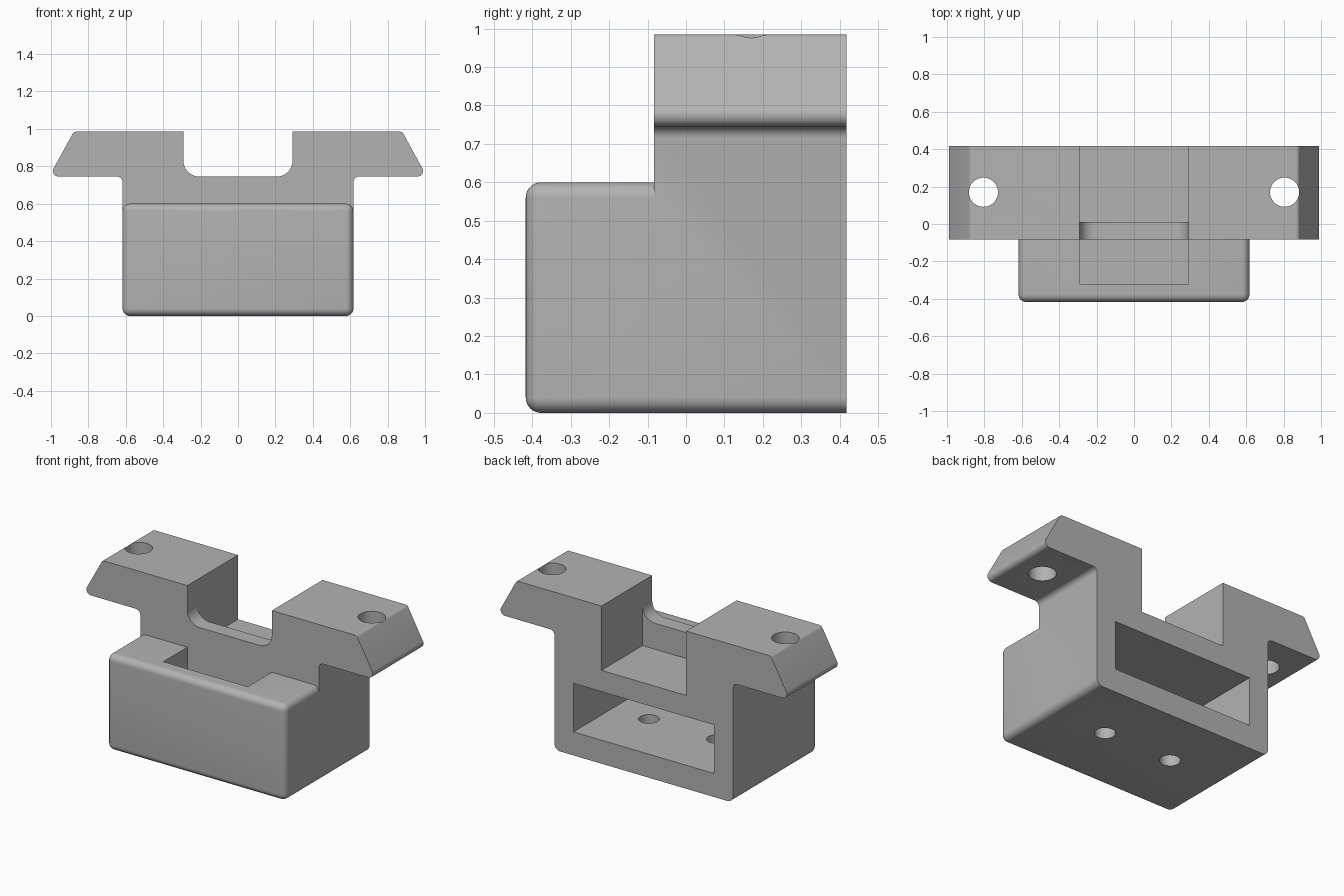
import bpy, bmesh, math
from mathutils import Vector

cube = bpy.data.objects.get("Cube")
if cube:
    bpy.data.objects.remove(cube, do_unlink=True)

grey = bpy.data.materials.new("plain grey")
grey.use_nodes = True
colour = (0.45, 0.45, 0.45, 1)
grey.diffuse_color = colour
grey.node_tree.nodes["Principled BSDF"].inputs["Base Color"].default_value = colour

FRONT, STEP, BACK = -0.417, -0.083, 0.417
HALF, ROUND, SEGS = 0.617, 0.04, 8
SLOT = 0.292


def finish(bm, name):
    bmesh.ops.recalc_face_normals(bm, faces=bm.faces)
    mesh = bpy.data.meshes.new(name)
    bm.to_mesh(mesh)
    bm.free()
    mesh.materials.append(grey)
    obj = bpy.data.objects.new(name, mesh)
    bpy.context.collection.objects.link(obj)
    return obj


def box(name, lo, hi, radius=0):
    """Box between two corners; a radius rounds every edge off the back face."""
    bm = bmesh.new()
    bmesh.ops.create_cube(bm, size=1)
    for v in bm.verts:
        v.co = [a + (b - a) * (c + 0.5) for a, b, c in zip(lo, hi, v.co)]
    if radius:
        edges = [e for e in bm.edges if min(v.co.y for v in e.verts) < hi[1] - 0.001]
        bmesh.ops.bevel(bm, geom=edges, offset=radius, segments=SEGS,
                        profile=0.5, affect='EDGES')
    return finish(bm, name)


def rounded(corners):
    """Replace each (x, z, radius) corner with a circular fillet."""
    out = []
    for i, (x, z, r) in enumerate(corners):
        p = Vector((x, z))
        if not r:
            out.append(p)
            continue
        a = (Vector(corners[i - 1][:2]) - p).normalized()
        b = (Vector(corners[(i + 1) % len(corners)][:2]) - p).normalized()
        half = a.angle(b) / 2
        centre = p + (a + b).normalized() * r / math.sin(half)
        start = p + a * r / math.tan(half) - centre
        end = p + b * r / math.tan(half) - centre
        sweep = math.pi - 2 * half
        for k in range(SEGS + 1):
            t = k / SEGS
            out.append(centre + (start * math.sin((1 - t) * sweep)
                                 + end * math.sin(t * sweep)) / math.sin(sweep))
    return out


def prism(name, outline, y0, y1):
    bm = bmesh.new()
    face = bm.faces.new([bm.verts.new((p.x, y0, p.y)) for p in outline])
    new = bmesh.ops.extrude_face_region(bm, geom=[face])["geom"]
    bmesh.ops.translate(bm, vec=(0, y1 - y0, 0),
                        verts=[g for g in new if isinstance(g, bmesh.types.BMVert)])
    return finish(bm, name)


def drill(name, x, y, z, radius, depth):
    bm = bmesh.new()
    bmesh.ops.create_cone(bm, cap_ends=True, segments=48, radius1=radius,
                          radius2=radius, depth=depth)
    bmesh.ops.translate(bm, vec=(x, y, z), verts=bm.verts)
    return finish(bm, name)


def combine(target, tool, operation='DIFFERENCE'):
    mod = target.modifiers.new(tool.name, 'BOOLEAN')
    mod.object, mod.operation, mod.solver = tool, operation, 'EXACT'
    bpy.context.view_layer.objects.active = target
    bpy.ops.object.modifier_apply(modifier=mod.name)
    bpy.data.objects.remove(tool, do_unlink=True)


# Bracket: winged profile with a rounded saddle, extruded front to back
half = [(SLOT, 0.745, 0.085), (SLOT, 0.985, 0), (0.878, 0.985, 0.02),
        (1.01, 0.745, 0.03), (HALF, 0.745, 0.03), (HALF, 0, ROUND)]
corners = half + [(-x, z, r) for x, z, r in reversed(half)]
bracket = prism("bracket_housing", rounded(corners), STEP, BACK)

# Front block with its open top slot
block = box("front_block", (-HALF, FRONT, 0), (HALF, STEP, 0.6), ROUND)
combine(block, box("top_slot", (-SLOT, -0.32, 0.3), (SLOT, 0, 0.8)))
combine(bracket, block, 'UNION')

# Rear cavity and the deeper notch behind the saddle
combine(bracket, box("cavity", (-0.485, -0.32, 0.147), (0.485, 0.6, 0.45)))
combine(bracket, box("rear_notch", (-SLOT, 0.012, 0.583), (SLOT, 0.6, 1.2)))

# Wing holes and floor holes
for side in (-1, 1):
    combine(bracket, drill("wing_hole", side * 0.805, 0.17, 0.85, 0.078, 0.6))
    combine(bracket, drill("floor_hole", side * 0.235, 0.03, 0.05, 0.059, 0.3))

bpy.ops.object.select_all(action='DESELECT')
bracket.select_set(True)
bpy.context.view_layer.objects.active = bracket
bpy.ops.object.shade_smooth_by_angle(angle=math.radians(30))
